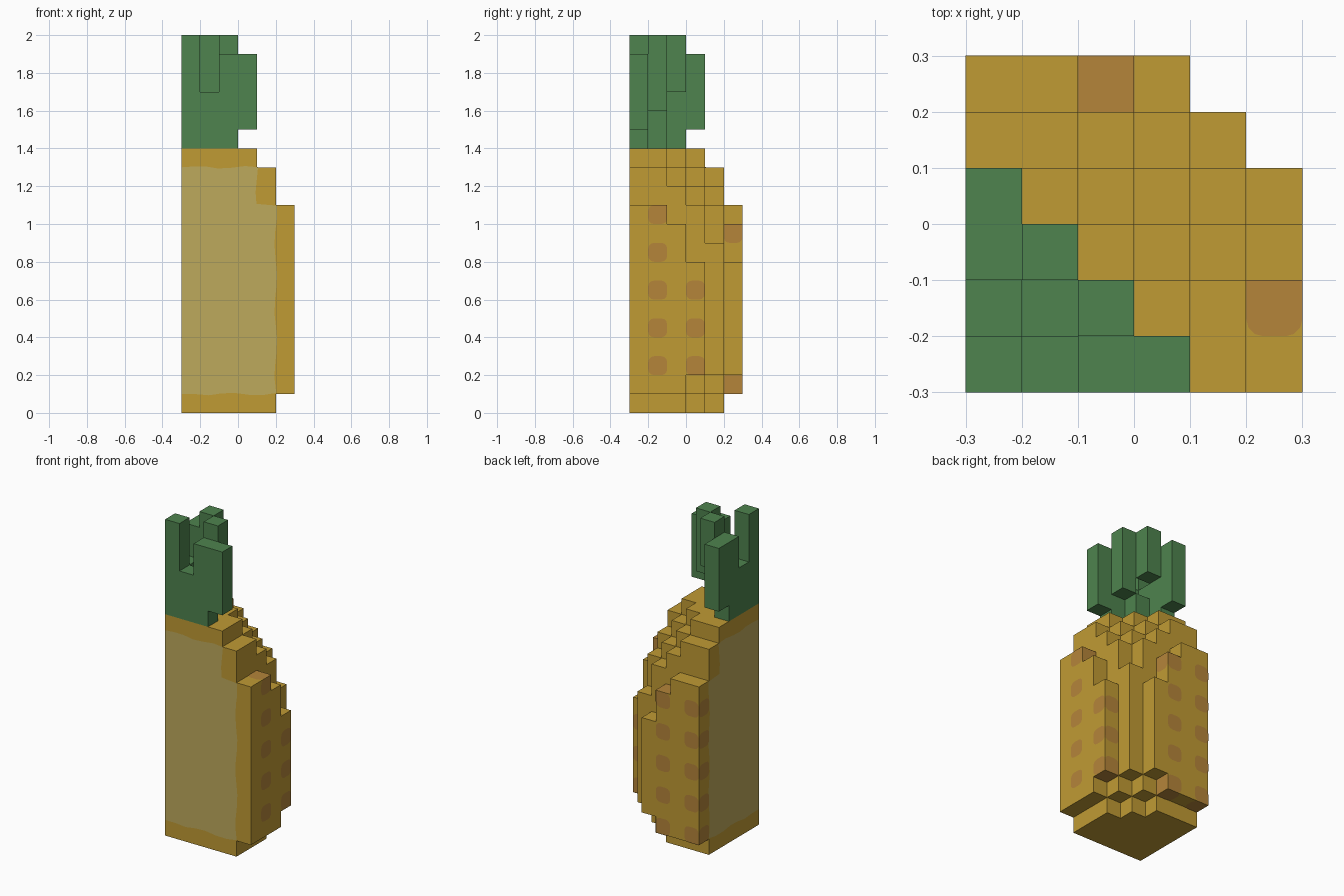
import bpy, bmesh, math
from mathutils import Vector

if "Cube" in bpy.data.objects:
    bpy.data.objects.remove(bpy.data.objects["Cube"])

U = 0.1                                  # block size
ORIGIN = Vector((-0.3, -0.3, 0))
DIRS = [Vector(d) for d in ((1, 0, 0), (-1, 0, 0), (0, 1, 0),
                            (0, -1, 0), (0, 0, 1), (0, 0, -1))]


def material(name, rgb):
    lin = [((c / 255 + 0.055) / 1.055) ** 2.4 for c in rgb] + [1]
    m = bpy.data.materials.new(name)
    m.use_nodes = True
    m.diffuse_color = lin
    bsdf = m.node_tree.nodes["Principled BSDF"]
    bsdf.inputs["Base Color"].default_value = lin
    bsdf.inputs["Roughness"].default_value = 0.9
    return m


def finish(bm, name, mat):
    mesh = bpy.data.meshes.new(name)
    bm.to_mesh(mesh)
    bm.free()
    mesh.materials.append(mat)
    obj = bpy.data.objects.new(name, mesh)
    bpy.context.collection.objects.link(obj)
    return obj


def step(cell, d):
    return tuple(int(a + b) for a, b in zip(cell, d))


def face_axes(n):
    """Two in-plane axes whose cross product is the normal."""
    u = Vector((n.y, n.z, n.x))
    return u, n.cross(u)


def centre(cell, n):
    return ORIGIN + (Vector(cell) + Vector((0.5, 0.5, 0.5)) + n / 2) * U


def block_object(name, cells, mat):
    """Closed shell around a set of blocks."""
    bm = bmesh.new()
    for c in cells:
        for n in DIRS:
            if step(c, n) in cells:
                continue
            u, v = face_axes(n)
            o = centre(c, n)
            bm.faces.new([bm.verts.new(o + (u * a + v * b) * U / 2)
                          for a, b in ((-1, -1), (1, -1), (1, 1), (-1, 1))])
    bmesh.ops.remove_doubles(bm, verts=bm.verts, dist=0.001)
    return finish(bm, name, mat)


skin = material("golden_skin", (192, 155, 52))
flesh = material("pale_flesh", (190, 170, 92))
brown = material("brown_spot", (181, 133, 58))
green = material("leaf_green", (78, 131, 78))

# Fruit body: a quarter of a stepped barrel, column tops by row
tops = [(14, 14, 14, 14, 13, 11),
        (14, 14, 14, 14, 13, 11),
        (14, 14, 14, 13, 12, 10),
        (14, 14, 13, 12, 11, 8),
        (13, 13, 12, 11, 9),
        (11, 11, 10, 8)]
base_rows = [(5, 5, 5, 4, 3, 0), (6, 6, 6, 5, 4, 3)]   # narrow bottom layers
body = {(i, j, k) for j, row in enumerate(tops) for i, top in enumerate(row)
        for k in range(top) if k > 1 or i < base_rows[k][j]}
block_object("fruit_body", body, skin)

# Leaf crown: (column, row) -> bottom, top
leaves = {(0, 0): (14, 20), (1, 1): (14, 16), (2, 1): (16, 20), (1, 2): (17, 20)}
for a, low, high in ((1, 14, 17), (2, 14, 19), (3, 15, 19)):
    leaves[a, 0] = leaves[0, a] = (low, high)
crown = {(i, j, k) for (i, j), (low, high) in leaves.items()
         for k in range(low, high)}
block_object("leaf_crown", crown, green)

# Brown spots: thin patches, rounded where the surface continues flat
spots = [(5, 1, k) for k in range(2, 11, 2)] + [(5, 3, k) for k in range(2, 7, 2)]
spots += [(i, 5, k) for i in (0, 2) for k in range(1, 10, 2)]
bm = bmesh.new()
for c in spots:
    for n in DIRS:
        if step(c, n) in body:
            continue
        u, v = face_axes(n)
        o = centre(c, n) + n * 0.002

        def flat(d):
            nb = step(c, d)
            return nb in body and step(nb, n) not in body

        pts = []
        for q, (a, b) in enumerate(((1, 1), (-1, 1), (-1, -1), (1, -1))):
            if flat(u * a) or flat(v * b):
                r = 0.03
                for t in range(4):
                    ang = math.radians(90 * q + 30 * t)
                    pts.append((a * (U / 2 - r) + r * math.cos(ang),
                                b * (U / 2 - r) + r * math.sin(ang)))
            else:
                pts.append((a * U / 2, b * U / 2))
        bm.faces.new([bm.verts.new(o + u * x + v * y) for x, y in pts])
finish(bm, "brown_spots", brown)

# Cut flesh: one wavy-edged patch on each flat cut side
corners = [(-0.3, 0.1), (0.2, 0.1), (0.2, 1.1), (0.1, 1.1), (0.1, 1.3), (-0.3, 1.3)]
outline = []
for p, q in zip(corners, corners[1:]):
    p, q = Vector(p), Vector(q)
    count = max(1, round((q - p).length / 0.07))
    outline += [p.lerp(q, t / count) for t in range(count)]
outline.append(Vector(corners[-1]))
for n, p in enumerate(outline):
    if p.x > -0.29:
        p += Vector((math.sin(n * 1.3), math.cos(n * 1.7))) * 0.007

for name, swap in (("front_flesh", False), ("right_flesh", True)):
    bm = bmesh.new()
    pts = [(-0.302, p.x, p.y) if swap else (p.x, -0.302, p.y) for p in outline]
    if swap:
        pts.reverse()
    bm.faces.new([bm.verts.new(p) for p in pts])
    finish(bm, name, flesh)
